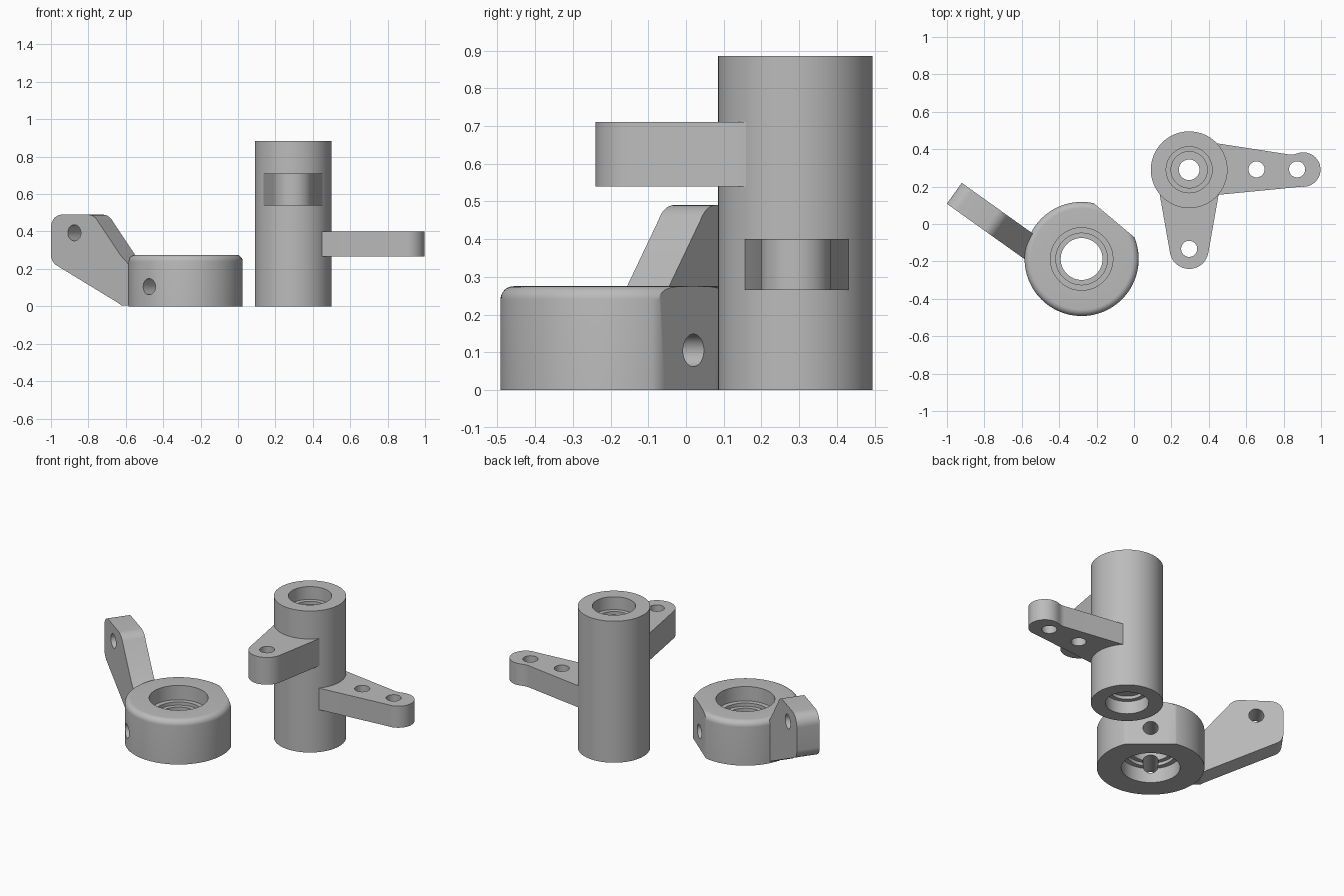
import bpy, bmesh, math
from mathutils import Matrix, Vector

if "Cube" in bpy.data.objects:
    bpy.data.objects.remove(bpy.data.objects["Cube"])

grey = bpy.data.materials.new("grey plastic")
grey.diffuse_color = (0.5, 0.5, 0.5, 1)
grey.use_nodes = True
grey.node_tree.nodes["Principled BSDF"].inputs["Base Color"].default_value = grey.diffuse_color


def finish(bm, name):
    bmesh.ops.recalc_face_normals(bm, faces=bm.faces)
    me = bpy.data.meshes.new(name)
    bm.to_mesh(me)
    bm.free()
    ob = bpy.data.objects.new(name, me)
    bpy.context.collection.objects.link(ob)
    me.materials.append(grey)
    return ob


def lathe(name, profile, center, steps=96):
    bm = bmesh.new()
    vs = [bm.verts.new((r, 0, z)) for r, z in profile]
    es = [bm.edges.new((vs[i - 1], vs[i])) for i in range(len(vs))]
    bmesh.ops.spin(bm, geom=vs + es, cent=(0, 0, 0), axis=(0, 0, 1),
                   angle=2 * math.pi, steps=steps)
    bmesh.ops.remove_doubles(bm, verts=bm.verts, dist=1e-4)
    bmesh.ops.translate(bm, verts=bm.verts, vec=center)
    return finish(bm, name)


def plate(name, outline, low, high, matrix=Matrix()):
    """Extrude a 2D outline from low to high, then place it."""
    bm = bmesh.new()
    face = bm.faces.new([bm.verts.new((x, y, low)) for x, y in outline])
    out = bmesh.ops.extrude_face_region(bm, geom=[face])["geom"]
    bmesh.ops.translate(bm, vec=(0, 0, high - low),
                        verts=[v for v in out if isinstance(v, bmesh.types.BMVert)])
    bm.transform(matrix)
    return finish(bm, name)


def arc(cx, cy, r, a0, a1, n=24):
    return [(cx + r * math.cos(math.radians(a0 + (a1 - a0) * i / n)),
             cy + r * math.sin(math.radians(a0 + (a1 - a0) * i / n)))
            for i in range(n + 1)]


def rod(center, axis, r, length):
    bm = bmesh.new()
    rot = Vector(axis).to_track_quat('Z', 'Y').to_matrix().to_4x4()
    bmesh.ops.create_cone(bm, cap_ends=True, segments=48, radius1=r, radius2=r,
                          depth=length, matrix=Matrix.Translation(center) @ rot)
    return finish(bm, "cutter")


def cut(ob, cutter):
    cutter.hide_render = True
    mod = ob.modifiers.new("cut", 'BOOLEAN')
    mod.operation, mod.solver, mod.object = 'DIFFERENCE', 'EXACT', cutter
    dg = bpy.context.evaluated_depsgraph_get()
    new = bpy.data.meshes.new_from_object(ob.evaluated_get(dg))
    ob.modifiers.clear()
    ob.data = new
    bpy.data.objects.remove(cutter)


def stepped_bore(h, seat, seat_depth, relief, hole):
    """Bearing seats at both ends, running top to bottom."""
    d, e = seat_depth, seat_depth + 0.02
    half = [(seat, h), (seat, h - d), (relief, h - d), (relief, h - e), (hole, h - e)]
    return half + [(r, h - z) for r, z in reversed(half)]


# Upright post with bearing seats
PX, PY, PH = 0.295, 0.29, 0.885
post = lathe("post", [(0.205, 0), (0.205, PH)] +
             stepped_bore(PH, 0.123, 0.08, 0.097, 0.055), (PX, PY, 0))

# Upper arm, pointing forward
upper = plate("upper_arm", [(0.13, 0.2)] + arc(PX, -0.136, 0.104, 190, 350) +
              [(0.46, 0.2)], 0.54, 0.71)
cut(upper, rod((PX, -0.133, 0.62), (0, 0, 1), 0.043, 0.5))

# Lower arm, pointing sideways, with two holes
lower = plate("lower_arm", [(0.40, 0.151)] + arc(0.905, 0.291, 0.092, -96, 102, 32) +
              arc(0.84, 0.45, 0.079, -70, -100, 6) + [(0.40, 0.438)], 0.265, 0.40)
for x in (0.655, 0.872):
    cut(lower, rod((x, 0.292, 0.33), (0, 0, 1), 0.043, 0.5))

# Collar with rounded top rim, bearing seats and two flats
CX, CY, CH, CR = -0.28, -0.187, 0.275, 0.305
collar = lathe("collar", [(CR, 0)] + arc(CR - 0.035, CH - 0.035, 0.035, 0, 90, 8) +
               stepped_bore(CH, 0.167, 0.09, 0.138, 0.112), (CX, CY, 0))
ang = math.radians(50)
for turn in (ang, ang + math.pi):
    m = Matrix.Translation((CX, CY, 0)) @ Matrix.Rotation(turn, 4, 'Z')
    cut(collar, plate("cutter", [(0.27, -0.5), (0.6, -0.5), (0.6, 0.5), (0.27, 0.5)],
                      -0.2, 0.6, m))
cut(collar, rod((CX, CY, 0.105), (math.cos(ang), math.sin(ang), 0), 0.043, 1))

# Lever arm rising from the collar: profile in (outward, up)
t = math.radians(144.5)
u = Vector((math.cos(t), math.sin(t), 0))
n = Vector((math.sin(t), -math.cos(t), 0))
m = Matrix((u, (0, 0, 1), n)).transposed().to_4x4()
m = Matrix.Translation((CX, CY, 0)) @ m
profile = ([(0.22, 0.005), (0.295, 0.005), (0.32, 0.02)] +
           arc(0.688, 0.28, 0.07, -57, 0, 8) +
           arc(0.688, 0.42, 0.07, 0, 90, 10) +
           arc(0.515, 0.41, 0.08, 90, 150, 8) + [(0.30, 0.272), (0.22, 0.2)])
lever = plate("lever_arm", profile, -0.178, -0.041, m)
cut(lever, rod(m @ Vector((0.604, 0.393, -0.11)), n, 0.043, 0.5))

# Smooth the round surfaces, keep edges sharp
for ob in (post, upper, lower, collar, lever):
    bpy.ops.object.select_all(action='DESELECT')
    ob.select_set(True)
    bpy.context.view_layer.objects.active = ob
    bpy.ops.object.shade_smooth_by_angle(angle=math.radians(30))
